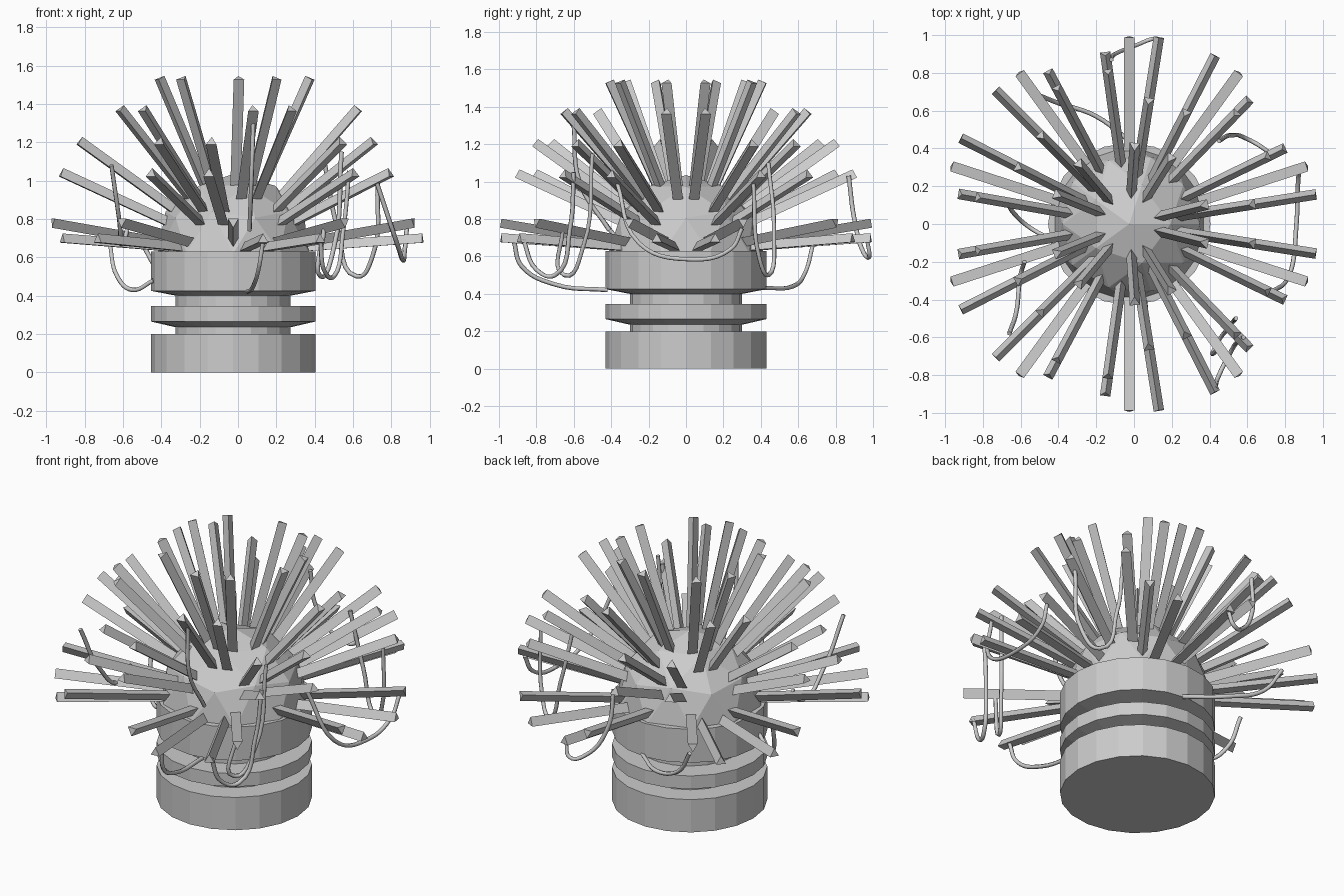
import bpy, bmesh
from math import sin, cos, pi, radians, sqrt
from mathutils import Vector

if "Cube" in bpy.data.objects:
    bpy.data.objects.remove(bpy.data.objects["Cube"])

CX = -0.025
CENTRE = Vector((CX, 0, 0.62))


def add_mesh(name, bm):
    bmesh.ops.recalc_face_normals(bm, faces=bm.faces)
    me = bpy.data.meshes.new(name)
    bm.to_mesh(me)
    bm.free()
    ob = bpy.data.objects.new(name, me)
    bpy.context.collection.objects.link(ob)
    return ob


# grooved base: lathed 20-sided profile
profile = [(0.43, 0), (0.43, 0.2), (0.30, 0.2), (0.30, 0.235), (0.43, 0.265), (0.43, 0.345),
           (0.30, 0.345), (0.30, 0.40), (0.43, 0.425), (0.43, 0.63)]
bm = bmesh.new()
rings = [[bm.verts.new((CX + r * cos(2 * pi * i / 20), r * sin(2 * pi * i / 20), z))
          for i in range(20)] for r, z in profile]
for a, b in zip(rings, rings[1:]):
    for i in range(20):
        j = (i + 1) % 20
        bm.faces.new((a[i], a[j], b[j], b[i]))
bm.faces.new(rings[0])
bm.faces.new(rings[-1])
add_mesh("grooved_base", bm)

# faceted dome
bpy.ops.mesh.primitive_ico_sphere_add(subdivisions=2, radius=0.415, location=CENTRE)
dome = bpy.context.object
dome.name = "dome"
bm = bmesh.new()
bm.from_mesh(dome.data)
bmesh.ops.bisect_plane(bm, geom=bm.verts[:] + bm.edges[:] + bm.faces[:],
                       plane_co=(0, 0, -0.03), plane_no=(0, 0, 1), clear_inner=True)
bm.to_mesh(dome.data)
bm.free()


# three-sided spikes, ten per ring, in five mirrored pairs
def add_spike(bm, azimuth, height, flat_up):
    r = sqrt(1 - height * height)
    d = Vector((r * cos(azimuth), r * sin(azimuth), height))
    side = d.cross(Vector((0, 0, 1))).normalized()
    up = side.cross(d) * (-1 if flat_up else 1)
    ends = []
    for dist in (0.33, 1.003):
        ends.append([bm.verts.new(CENTRE + d * dist + 0.032 * (
            side * sin(k * 2 * pi / 3) + up * cos(k * 2 * pi / 3))) for k in range(3)])
    a, b = ends
    bm.faces.new(a)
    bm.faces.new(b)
    for i in range(3):
        j = (i + 1) % 3
        bm.faces.new((a[i], a[j], b[j], b[i]))


# ring: sine of elevation, start angle, half-spread, flat side up
spike_rings = [(0.91, 0, 14, False), (0.75, 0, 9, False), (0.58, 36, 10, False),
               (0.415, 36, 10, False), (0.165, 0, 18, True), (0.072, 0, 9, False)]
for n, (height, start, spread, flat_up) in enumerate(spike_rings):
    bm = bmesh.new()
    for k in range(5):
        for s in (-1, 1):
            add_spike(bm, radians(start + 72 * k + s * spread), height, flat_up)
    add_mesh(f"spike_ring_{n + 1}", bm)

# thin cables slung between the spikes
cables = [
    [(.88, .30, .75), (.87, .24, .64), (.86, 0, .585), (.83, -.25, .67), (.72, -.37, 1.0)],
    [(-.12, .87, 1.03), (-.1, .9, .8), (.02, .95, .62), (.1, .98, .6), (.13, .97, .68)],
    [(-.5, .68, .67), (-.4, .64, .52), (-.2, .57, .44), (0, .42, .43)],
    [(.45, .44, 1.1), (.52, .47, .75), (.62, .44, .5), (.7, .39, .6), (.73, .36, 1.0)],
    [(.45, -.66, .75), (.43, -.65, .5), (.5, -.55, .65), (.54, -.5, 1.15)],
    [(.43, -.87, .69), (.45, -.8, .53), (.5, -.7, .5), (.55, -.62, .75), (.58, -.6, 1.05)],
    [(-.66, -.58, 1.08), (-.62, -.45, .8), (-.6, -.27, .66), (-.58, -.2, .74)],
    [(-.67, .12, .68), (-.63, .05, .5), (-.55, -.02, .43), (-.44, -.08, .48)],
    [(.13, -.92, .68), (.11, -.88, .55), (.08, -.7, .45), (.05, -.42, .42)],
    [(.08, -.6, 1.3), (.07, -.57, 1.0), (.06, -.41, .74)],
]
for n, pts in enumerate(cables):
    cu = bpy.data.curves.new(f"cable_{n + 1}", 'CURVE')
    cu.dimensions = '3D'
    cu.bevel_depth = 0.012
    cu.bevel_resolution = 1
    cu.use_fill_caps = True
    sp = cu.splines.new('BEZIER')
    sp.resolution_u = 6
    sp.bezier_points.add(len(pts) - 1)
    for bp, p in zip(sp.bezier_points, pts):
        bp.co = p
        bp.handle_left_type = bp.handle_right_type = 'AUTO'
    bpy.context.collection.objects.link(bpy.data.objects.new(cu.name, cu))
